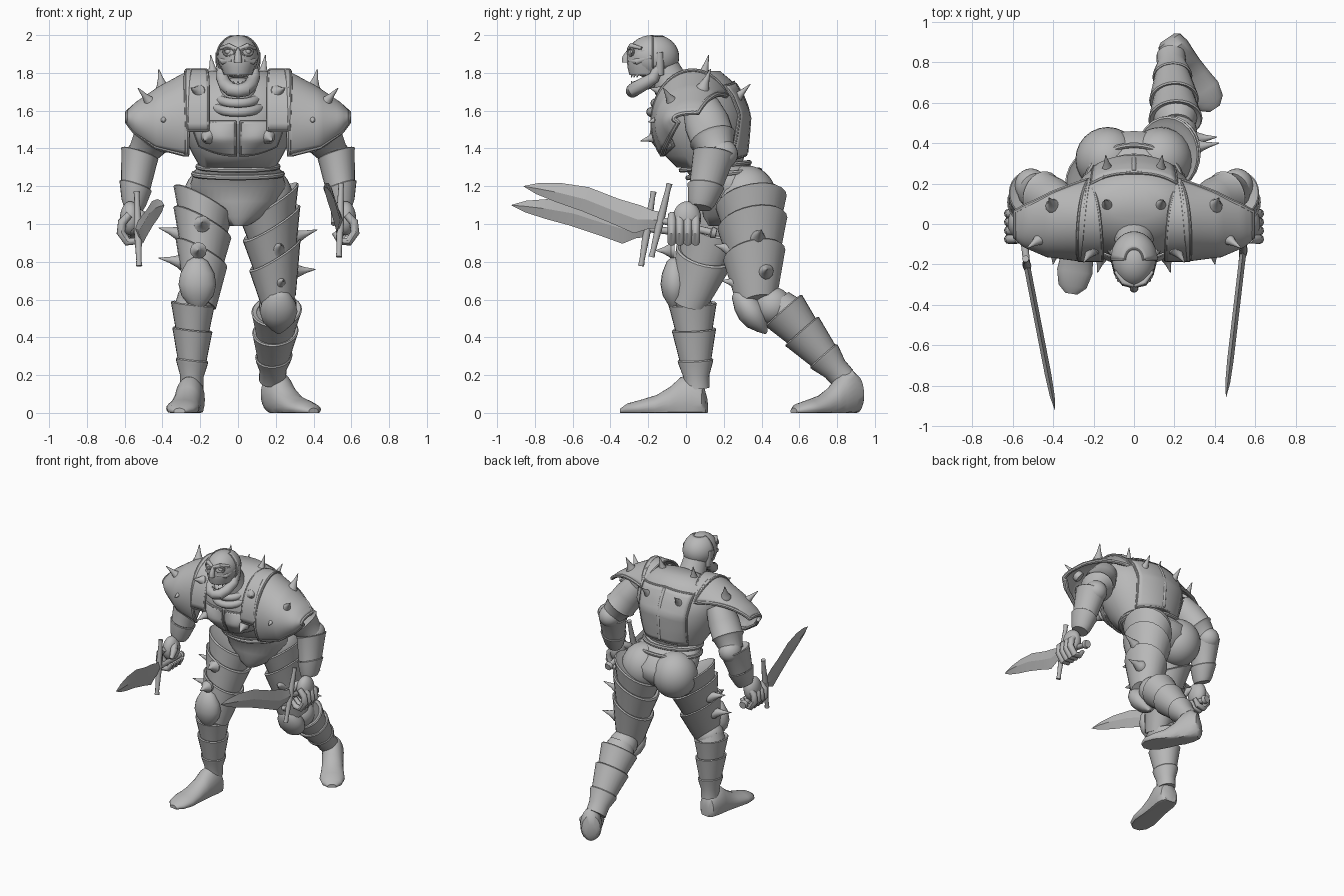
import bpy, bmesh, math
from mathutils import Vector as V

cube = bpy.data.objects.get("Cube")
if cube:
    bpy.data.objects.remove(cube)

steel = bpy.data.materials.new("plain_grey")
steel.use_nodes = True
GREY = (0.48, 0.48, 0.48, 1)
steel.diffuse_color = GREY
steel.node_tree.nodes["Principled BSDF"].inputs["Base Color"].default_value = GREY


def finish(name, bm, angle=38):
    bmesh.ops.recalc_face_normals(bm, faces=bm.faces)
    me = bpy.data.meshes.new(name)
    bm.to_mesh(me)
    bm.free()
    me.materials.append(steel)
    ob = bpy.data.objects.new(name, me)
    bpy.context.collection.objects.link(ob)
    bpy.ops.object.select_all(action='DESELECT')
    ob.select_set(True)
    bpy.context.view_layer.objects.active = ob
    bpy.ops.object.shade_smooth_by_angle(angle=math.radians(angle))
    return ob


def loft(name, rings, n=24, closed=False, angle=38):
    """Skin a list of (centre, half axis, half axis) ellipses, kept above the floor."""
    bm = bmesh.new()
    rows = []
    for c, u, v in rings:
        row = []
        for i in range(n):
            a = math.tau * i / n
            p = V(c) + u * math.cos(a) + v * math.sin(a)
            p.z = max(p.z, 0)
            row.append(bm.verts.new(p))
        rows.append(row)
    for k in range(len(rows) - (not closed)):
        r, s = rows[k], rows[(k + 1) % len(rows)]
        for i in range(n):
            bm.faces.new((r[i], r[(i + 1) % n], s[(i + 1) % n], s[i]))
    if not closed:
        bm.faces.new(rows[0])
        bm.faces.new(rows[-1])
    return finish(name, bm, angle)


def tube(name, pts, r, n=10, closed=False):
    pts = [V(p) for p in pts]
    radii = r if isinstance(r, list) else [r] * len(pts)
    rings, u, m = [], V((0.31, 0.82, 0.47)), len(pts)
    for i, p in enumerate(pts):
        nxt = pts[(i + 1) % m] if closed else pts[min(i + 1, m - 1)]
        prv = pts[i - 1] if closed else pts[max(i - 1, 0)]
        t = (nxt - prv).normalized()
        u = (u - t * u.dot(t)).normalized()
        rings.append((p, u * radii[i], t.cross(u) * radii[i]))
    return loft(name, rings, n, closed)


def limb(name, a, b, prof, wx=1.0, wy=1.0, tilt=(0, 0)):
    """Round limb from a to b; prof lists (position, radius), tilt raises one side."""
    a, b = V(a), V(b)
    t = (b - a).normalized()
    u = (V((1, 0, 0)) - t * t.x).normalized()
    v = t.cross(u)
    v = v if v.y > 0 else -v
    u, v = u + V((0, 0, tilt[0])), v + V((0, 0, tilt[1]))
    return loft(name, [(a.lerp(b, s), u * r * wx, v * r * wy) for s, r in prof])


def cups(*plates):
    """Overlapping flared plates: start, end, top radius, bottom radius."""
    prof = []
    for s, e, r0, r1 in plates:
        prof += [(s + .02, r0 * .8), (s, r0 * .95), (s + .015, r0), (s + .05, r0 * .97), (e, r1)]
    return prof


def ball(name, c, size, rot=0.0):
    bm = bmesh.new()
    bmesh.ops.create_uvsphere(bm, u_segments=24, v_segments=16, radius=1)
    ob = finish(name, bm)
    ob.location, ob.scale, ob.rotation_euler.x = c, size, rot
    return ob


def shell(name, f, nu=14, nv=14, thick=.015, rim=.009):
    """Curved plate from f(u, v) with a raised bead round its border."""
    bm = bmesh.new()
    g = [[bm.verts.new(f(i / nu, j / nv)) for j in range(nv + 1)] for i in range(nu + 1)]
    for i in range(nu):
        for j in range(nv):
            bm.faces.new((g[i][j], g[i + 1][j], g[i + 1][j + 1], g[i][j + 1]))
    ob = finish(name, bm)
    mod = ob.modifiers.new("thickness", 'SOLIDIFY')
    mod.thickness, mod.offset = thick, 0
    edge = [f(i / nu, 0) for i in range(nu)] + [f(1, j / nv) for j in range(nv)]
    edge += [f(1 - i / nu, 1) for i in range(nu)] + [f(0, 1 - j / nv) for j in range(nv)]
    tube(name + "_rim", edge, rim, 8, True)


def spike(name, base, tip, r=.035):
    base, tip = V(base), V(tip)
    d = tip - base
    tube(name, [base - d * .25, base, base + d * .12, base + d * .5, tip],
         [r * 1.1, r * 1.1, r * .85, r * .42, .002], 12)


def interp(table, s):
    """Linear lookup; first column is the key."""
    for p, q in zip(table, table[1:]):
        if s <= q[0]:
            k = max(0, (s - p[0]) / (q[0] - p[0]))
            return [x + (y - x) * k for x, y in zip(p[1:], q[1:])]
    return table[-1][1:]


# Torso: height, centre y, half width, half depth
TORSO = [(1.3, .12, .2, .17), (1.36, .1, .235, .21), (1.45, .08, .28, .24), (1.58, .08, .32, .25),
         (1.68, .08, .31, .21), (1.76, .09, .25, .15), (1.81, .1, .15, .08)]
HIPS = [(.99, .2, .05, .08), (1.04, .24, .14, .15), (1.12, .27, .23, .19), (1.2, .26, .255, .2),
        (1.27, .2, .235, .19), (1.33, .14, .2, .18)]
for name, table in (("cuirass", TORSO), ("pelvis", HIPS)):
    loft(name, [((0, y, z), V((a, 0, 0)), V((0, b, 0))) for z, y, a, b in table], 36, angle=50)
for z, y, a, b in ((1.265, .2, .235, .19), (1.305, .155, .212, .18)):
    ring = [(a * math.cos(t / 18 * math.pi), y + b * math.sin(t / 18 * math.pi),
             z + .02 * math.sin(t / 18 * math.pi)) for t in range(36)]
    tube("waist_band", ring, .014, 8, True)


def on_torso(x, z, side, gap):
    y, a, b = interp(TORSO, z)
    return V((x, y + side * (b * math.sqrt(max(.05, 1 - (x / a) ** 2)) + gap), z))


shell("back_plate", lambda u, v: on_torso((u - .5) * (.36 + .06 * v), 1.37 + .38 * v - .04 * abs(u - .5), 1, .006))
tube("spine_ridge", [on_torso(0, 1.38 + .06 * i, 1, .004) for i in range(7)], .014)

# Neck and collar
tube("neck", [(0, -.01, 1.58), (0, -.06, 1.7), (0, -.13, 1.84)], [.15, .1, .085], 20)
for k in range(2):
    r = .125 - .022 * k
    tube("collar_ring", [(r * math.cos(t / 12 * math.pi), -.06 + r * math.sin(t / 12 * math.pi),
         1.63 + .04 * k + .3 * r * math.sin(t / 12 * math.pi)) for t in range(24)], .026, 10, True)

# Head
ball("skull", (0, -.18, 1.885), (.108, .133, .115))
loft("upper_jaw", [((0, y, z), V((a, 0, 0)), V((0, b, 0))) for z, y, a, b in
     ((1.92, -.2, .1, .105), (1.87, -.205, .1, .108), (1.83, -.21, .09, .1), (1.79, -.21, .075, .09))], 20)
tube("nose", [(0, -.295, 1.925), (0, -.318, 1.88), (0, -.318, 1.855)], [.012, .02, .022])
tube("jaw", [(-.085, -.14, 1.84), (-.085, -.17, 1.775), (-.066, -.235, 1.735), (-.038, -.275, 1.712), (0, -.283, 1.705),
             (.038, -.275, 1.712), (.066, -.235, 1.735), (.085, -.17, 1.775), (.085, -.14, 1.84)],
     [.024, .032, .036, .037, .036, .037, .036, .032, .024], 14)
ball("throat", (0, -.19, 1.745), (.065, .07, .03), .25)
for x in (-.05, -.025, 0, .025, .05):
    spike("upper_tooth", (x, -.285 + abs(x) * .6, 1.795), (x, -.29 + abs(x) * .6, 1.775), .011)
    spike("lower_tooth", (x, -.283 + abs(x) * .6, 1.74), (x, -.29 + abs(x) * .6, 1.757), .011)
shell("helmet_cap", lambda u, v: V((.113 * math.cos(math.pi * u) * math.sin(.4 + 1.7 * v),
      -.175 + .135 * math.sin(math.pi * u) * math.sin(.4 + 1.7 * v), 1.885 + .116 * math.cos(.4 + 1.7 * v))), 16, 10, .008, .005)

# Pauldron sections: position, x, arch base z, arch height, arch depth
ARCH = [(0, .27, 1.54, .27, .21), (.5, .43, 1.53, .19, .19), (.85, .545, 1.545, .09, .14), (1, .585, 1.56, .03, .1)]

for s in (-1, 1):
    def m(x, y, z, s=s):
        return V((s * x, y, z))

    def pauldron(u, v):
        x, z, h, d = interp(ARCH, u)
        t = math.radians(-40 + (190 - 45 * u) * v)
        return m(x - .05 * v * v * (1 - u), .035 - d * math.cos(t), z + h * math.sin(t))

    def neck_guard(u, v):
        t = math.radians(-8 + 155 * v)
        x = .215 + .01 * v + (u - .5) * .15 * (1 - v ** 3) * (.75 + v * .25)
        return m(x, .035 - .215 * math.cos(t), 1.535 + .28 * math.sin(t))

    # Face
    tube("eye_socket", [m(.048 + .03 * math.cos(t / 6 * math.pi), -.293 + .014 * math.cos(t / 6 * math.pi),
         1.912 + .02 * math.sin(t / 6 * math.pi)) for t in range(12)], .007, 8, True)
    ball("eye", m(.048, -.281, 1.912), (.02, .016, .016))
    tube("brow", [m(.005, -.304, 1.925), m(.05, -.29, 1.944), m(.092, -.235, 1.93)], [.01, .014, .008])
    tube("cheek_bone", [m(.03, -.3, 1.865), m(.075, -.26, 1.86), m(.1, -.18, 1.885)], [.01, .018, .012])
    tube("cheek_strap", [m(.1, -.14, 1.91), m(.094, -.14, 1.85), m(.085, -.14, 1.79)], [.02, .024, .024])

    # Chest plates, shoulder armour and spikes
    shell("chest_plate", lambda u, v: on_torso(s * (.015 + .235 * u * (.8 + .2 * v)),
          1.365 + .175 * v + .05 * u * u * (1 - v), -1, .01 + .03 * math.sin(math.pi * u) * math.sin(math.pi * v)))
    shell("neck_guard", neck_guard, 8, 20)
    shell("pauldron", pauldron, 18, 24, .02, .014)
    for b, t in (((.13, .09, 1.78), (.145, .12, 1.895)), ((.13, .26, 1.66), (.14, .34, 1.74)),
                 ((.4, .09, 1.72), (.42, .13, 1.82)), ((.46, -.07, 1.64), (.53, -.12, 1.72)),
                 ((.39, -.13, 1.56), (.4, -.2, 1.54)), ((.21, -.13, 1.7), (.25, -.19, 1.72)),
                 ((.16, -.16, 1.46), (.18, -.24, 1.44))):
        spike("armour_spike", m(*b), m(*t))

    # Arm
    limb("upper_arm", m(.34, .08, 1.62), m(.51, .17, 1.37),
         [(0, .1), (.35, .12), (.65, .118), (.68, .125), (.72, .112), (1, .085)], .9, 1)
    ball("elbow", m(.51, .19, 1.37), (.08, .085, .08))
    limb("forearm_guard", m(.52, .15, 1.375), m(.555, .08, 1.1),
         cups((0, .62, .116, .09), (.62, .95, .1, .075)) + [(1.05, .06)], .86, 1, (s * .2, .1))
    ball("palm", m(.57, .005, 1.03), (.055, .075, .09))
    for k in range(4):
        y = -.075 + .042 * k
        tube("finger", [m(.575, y, 1.05), m(.613, y, 1.01), m(.62, y, .955), m(.585, y, .905), m(.54, y, .91), m(.508, y, .955)],
             [.02, .024, .024, .023, .021, .013])
    tube("thumb", [m(.55, .01, 1.07), m(.515, -.04, 1.05), m(.505, -.09, 1.0)], [.025, .026, .014])

# Swords
BLADE = [(0, 0, .045), (.07, -.01, .05), (.16, -.025, .076), (.32, -.012, .068),
         (.55, .012, .066), (.75, .012, .052), (.9, .006, .03), (1, 0, .001)]
for side, hilt, tip, pommel in (("left", (.54, -.135, 1.02), (.455, -.86, 1.2), (.555, .16, .95)),
                                ("right", (-.53, -.205, .975), (-.39, -.925, 1.1), (-.565, .12, .94))):
    h, t, p = V(hilt), V(tip), V(pommel)
    d = (t - h).normalized()
    up = (V((0, 0, 1)) - d * d.z).normalized()
    flat = d.cross(up)
    loft(side + "_blade", [(h.lerp(t, k) + up * o, up * w, flat * min(.016, w * .4)) for k, o, w in BLADE], 4, angle=20)
    tube(side + "_guard", [h - up * .2, h - up * .17, h, h + up * .17, h + up * .2], [.017, .014, .022, .014, .017])
    tube(side + "_grip", [h, h.lerp(p, .9), h.lerp(p, .92), p], [.018, .02, .032, .026])


# Legs
def leg(side, s, hip, knee, shin, ankle, wide, cap, heel, toe, lift, spikes):
    ball(side + "_buttock", (s * .13, .32, 1.14), (.16, .16, .17))
    limb(side + "_thigh_armour", hip, knee,
         cups((0, .3, .168, .13), (.22, .58, .165, .122), (.54, .88, .147, .11)) + [(1.05, .09)],
         .93, 1.12, (s * .5, .12))
    limb(side + "_shin_armour", shin, ankle,
         [(-.12, .08)] + cups((0, .38, .122, .092), (.34, .78, .112, .078), (.74, .96, .09, .066)) + [(1.12, .065)],
         wide, 1.05, (s * .1, 0))
    ball(side + "_knee", V(knee).lerp(V(shin), .6), (.1, .1, .1))
    c, d = V(cap[0]), V(cap[1])
    # Pointed knee cap
    out = V((0, d.z, -d.y)).normalized()
    loft(side + "_knee_cap", [(c + d * k, V((w, 0, 0)), out * w * .75) for k, w in
         ((-1, .02), (-.85, .055), (-.4, .09), (0, .1), (.4, .085), (.75, .045), (1, .008))], 20)
    # Boot
    a, b = V(heel), V(toe)
    across = (b - a).cross(V((0, 0, 1))).normalized()
    loft(side + "_boot", [(a.lerp(b, k) + V((0, 0, h * .35 + lift * max(0, 1 - k / .45))), across * w, V((0, 0, h * .65)))
         for k, w, h in ((0, .04, .08), (.04, .065, .15), (.15, .076, .2), (.3, .075, .19), (.42, .075, .14),
                         (.58, .08, .095), (.76, .088, .07), (.92, .07, .05), (1, .03, .025))], 24)
    for p, q in spikes:
        spike(side + "_thigh_spike", p, q, .04)


leg("right", -1, (-.185, .195, 1.125), (-.2, .03, .62), (-.24, .035, .58), (-.245, .055, .18), .95,
    ((-.215, -.06, .68), V((0, 0, -.145))), (-.24, .11, 0), (-.31, -.345, 0), 0,
    (((-.31, .14, .95), (-.42, .12, .98)), ((-.3, .08, .8), (-.42, .05, .82)),
     ((-.19, -.02, 1.0), (-.19, -.1, 1.01)), ((-.21, -.08, .86), (-.21, -.16, .86))))
leg("left", 1, (.165, .345, 1.125), (.22, .375, .6), (.205, .515, .545), (.185, .8, .22), 1.1,
    ((.215, .345, .535), V((0, .08, -.115))), (.165, .92, 0), (.4, .57, 0), .05,
    (((.3, .38, .93), (.42, .4, .97)), ((.3, .42, .75), (.41, .43, .76)),
     ((.21, .23, .87), (.23, .15, .89)), ((.22, .27, .69), (.24, .19, .7))))
